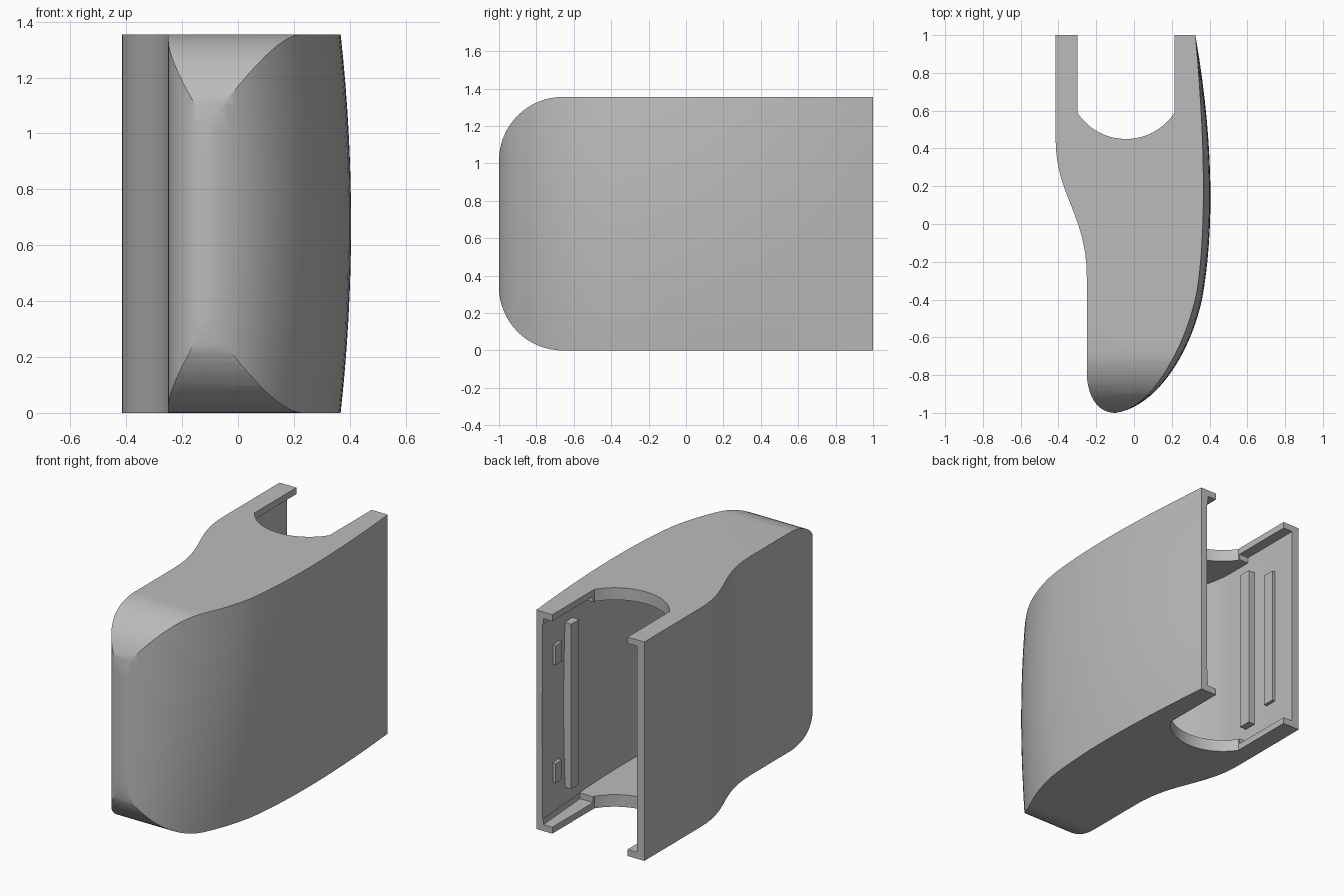
import bpy, bmesh, math
from mathutils import Vector
from mathutils.geometry import interpolate_bezier

HEIGHT = 1.355
MID = HEIGHT / 2
WALL = 0.05

cube = bpy.data.objects.get("Cube")
if cube:
    bpy.data.objects.remove(cube, do_unlink=True)

grey = bpy.data.materials.new("plain grey")
grey.use_nodes = True
grey.diffuse_color = (0.5, 0.5, 0.5, 1)
grey.node_tree.nodes["Principled BSDF"].inputs["Base Color"].default_value = (0.5, 0.5, 0.5, 1)


def loft(name, rings):
    """Closed solid through rings of equal point count, capped at both ends."""
    bm = bmesh.new()
    rows = [[bm.verts.new(p) for p in ring] for ring in rings]
    for low, high in zip(rows, rows[1:]):
        for i in range(len(low)):
            j = (i + 1) % len(low)
            bm.faces.new((low[i], low[j], high[j], high[i]))
    bm.faces.new(rows[0][::-1])
    bm.faces.new(rows[-1])
    bmesh.ops.recalc_face_normals(bm, faces=bm.faces)
    mesh = bpy.data.meshes.new(name)
    bm.to_mesh(mesh)
    bm.free()
    mesh.materials.append(grey)
    obj = bpy.data.objects.new(name, mesh)
    bpy.context.collection.objects.link(obj)
    return obj


def combine(target, cutter, operation):
    """Apply a boolean and remove the cutter."""
    mod = target.modifiers.new("cut", 'BOOLEAN')
    mod.operation, mod.solver, mod.object = operation, 'EXACT', cutter
    bpy.context.view_layer.objects.active = target
    bpy.ops.object.modifier_apply(modifier=mod.name)
    bpy.data.objects.remove(cutter, do_unlink=True)


def bezier(points, count):
    a, b, c, d = [Vector((x, y, 0)) for x, y in points]
    return interpolate_bezier(a, b, c, d, count)


# Plan outline: stepped side, rounded nose, and a side that bulges at mid height
STEP = [(-.415, .45), (-.415, .15), (-.25, .05), (-.25, -.28)]
NOSE = [(-.25, -.78), (-.25, -.93), (-.18, -1), (-.1, -1)]
FLAT_SIDE = [(-.1, -1), (.08, -.97), (.27, -.68), (.335, -.35),
             (.375, -.08), (.385, .35), (.325, 1)]
BULGED_SIDE = [(-.1, -1), (.12, -.97), (.3, -.68), (.36, -.4),
               (.42, -.08), (.43, .4), (.325, 1)]


def outline(z, inset=0):
    bulge = 1 - ((z - MID) / MID) ** 2
    side = [Vector(a).lerp(Vector(b), bulge) for a, b in zip(FLAT_SIDE, BULGED_SIDE)]
    pts = [Vector((-.415, 1, 0))] + bezier(STEP, 16) + bezier(NOSE, 12)
    pts += bezier(side[:4], 20)[1:] + bezier(side[3:], 16)[1:]
    if inset:
        moved = []
        for i, p in enumerate(pts):
            t = (pts[min(i + 1, len(pts) - 1)] - pts[max(i - 1, 0)]).normalized()
            moved.append(p + inset * Vector((-t.y, t.x, 0)))
        moved[0].y = moved[-1].y = 1.1
        pts = moved
    return [(p.x, p.y, z) for p in pts]


def body(name, floor, inset, steps=16):
    span = HEIGHT - 2 * floor
    return loft(name, [outline(floor + span * i / steps, inset) for i in range(steps + 1)])


def rounded_slab(name, margin, radius):
    """Side profile with two rounded front corners, extruded across x."""
    front, low, high = margin - 1, margin, HEIGHT - margin
    back = 1 if name == "outer_slab" else 1.2
    if name == "outer_slab":
        low, high, back = 0, HEIGHT, 1.2
    prof = [(back, high)]
    for cz, start in ((high - radius, 90), (low + radius, 180)):
        for i in range(17):
            a = math.radians(start + 90 * i / 16)
            prof.append((front + radius + radius * math.cos(a), cz + radius * math.sin(a)))
    prof.append((back, low))
    return loft(name, [[(x, y, z) for y, z in prof] for x in (-.7, .7)])


def prism(name, plan, low, high):
    return loft(name, [[(x, y, z) for x, y in plan] for z in (low, high)])


# Outer shell with rounded front corners
shell = body("shell", 0, 0)
combine(shell, rounded_slab("outer_slab", 0, .34), 'INTERSECT')

# Hollow interior following the outside
cavity = body("cavity", .075, WALL)
combine(cavity, rounded_slab("inner_slab", WALL, .29), 'INTERSECT')
combine(shell, cavity, 'DIFFERENCE')

# Thinner lips toward the open back
plan = [(-.365, 1.1), (-.365, .6), (.305, .6), (.275, 1), (.275, 1.1)]
combine(shell, prism("lip_recess", plan, .04, HEIGHT - .04), 'DIFFERENCE')

# Round-bottomed notch through top and bottom
cx, cy, r = -.0425, .757, .307
half = math.asin(.2575 / r)
plan = [(-.3, 1.1)]
for i in range(25):
    a = -half + 2 * half * i / 24
    plan.append((cx + r * math.sin(a), cy - r * math.cos(a)))
plan.append((.215, 1.1))
combine(shell, prism("notch", plan, -.1, HEIGHT + .1), 'DIFFERENCE')

bpy.ops.object.select_all(action='DESELECT')
shell.select_set(True)
bpy.context.view_layer.objects.active = shell
bpy.ops.object.shade_smooth_by_angle(angle=math.radians(30))


# Ribs and pegs inside the walls
def block(name, x0, x1, y0, y1, z, length):
    plan = [(x0, y0), (x1, y0), (x1, y1), (x0, y1)]
    return prism(name, plan, z - length / 2, z + length / 2)


block("right_wide_rib", -.38, -.32, .58, .66, MID, 1.02)
block("right_narrow_rib", -.38, -.345, .77, .845, MID, .87)
block("left_rib", .262, .335, .67, .75, MID, 1.02)
for label, offset in (("lower", -.365), ("upper", .365)):
    block(label + "_left_peg", .275, .32, .82, .885, MID + offset, .12)
